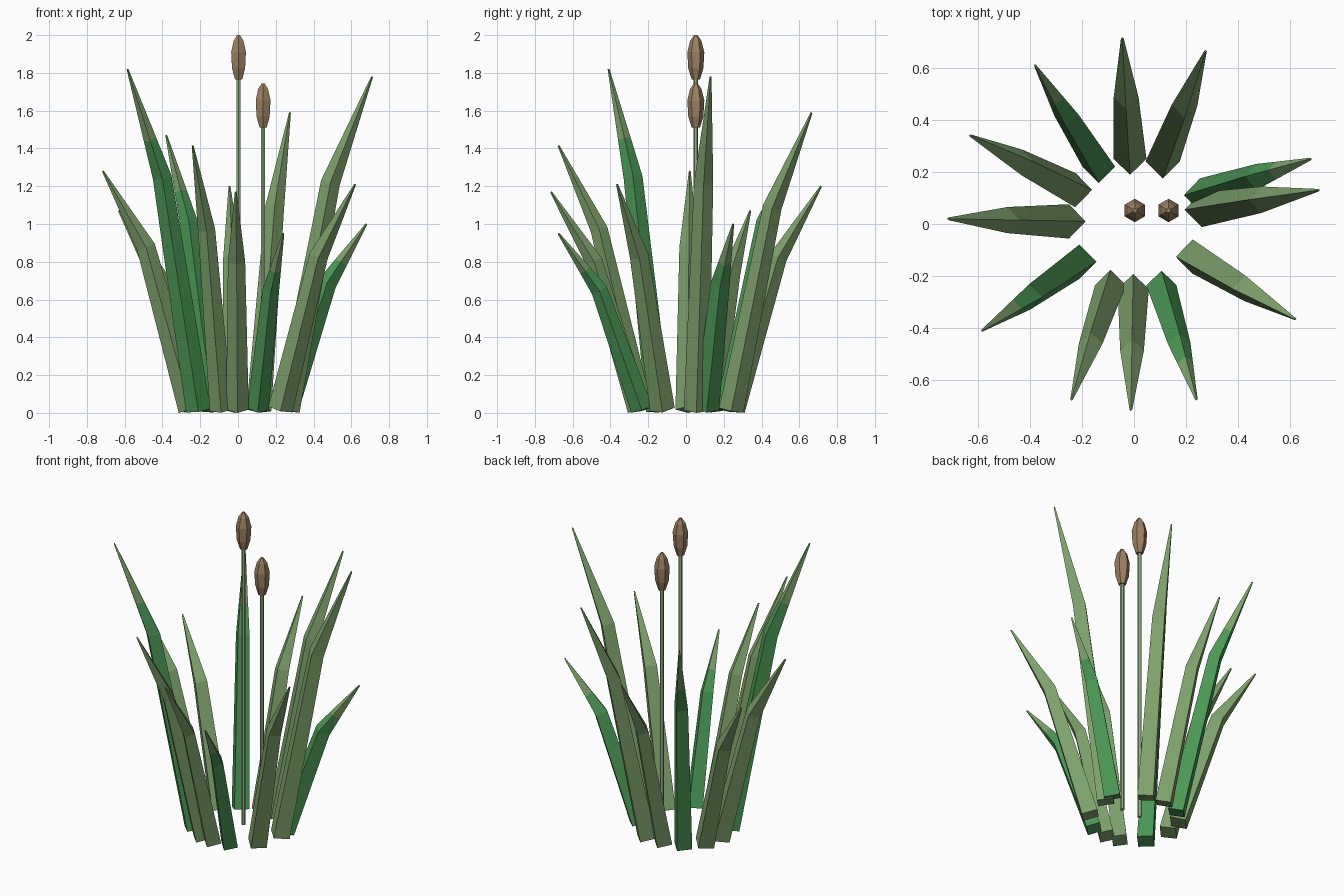
import bpy, bmesh, math
from mathutils import Vector

if "Cube" in bpy.data.objects:
    bpy.data.objects.remove(bpy.data.objects["Cube"])


def material(name, rgb):
    m = bpy.data.materials.new(name)
    m.diffuse_color = (*rgb, 1)
    m.use_nodes = True
    m.node_tree.nodes["Principled BSDF"].inputs["Base Color"].default_value = m.diffuse_color
    return m


LEAF = material("leaf_green", (0.21, 0.36, 0.15))
DEEP = material("deep_green", (0.07, 0.31, 0.09))
STEM = material("pale_stem_green", (0.29, 0.43, 0.23))
BROWN = material("seed_head_brown", (0.33, 0.215, 0.12))
UP = Vector((0, 0, 1))


def tube(name, rings, sides, phase, mats, band_mats=None):
    """Loft rings of (centre, radius, axis) into a closed faceted tube."""
    bm = bmesh.new()
    loops = []
    for centre, radius, axis in rings:
        turn = UP.rotation_difference(axis)
        loop = []
        for i in range(sides):
            a = phase + math.tau * i / sides
            spoke = Vector((math.cos(a), math.sin(a), 0)) * radius
            loop.append(bm.verts.new(centre + turn @ spoke))
        loops.append(loop)
    for k, (lo, hi) in enumerate(zip(loops, loops[1:])):
        for i in range(sides):
            j = (i + 1) % sides
            f = bm.faces.new((lo[i], lo[j], hi[j], hi[i]))
            f.material_index = band_mats[k] if band_mats else 0
    bm.faces.new(loops[0][::-1])
    top = bm.faces.new(loops[-1])
    top.material_index = band_mats[-1] if band_mats else 0
    me = bpy.data.meshes.new(name)
    bm.to_mesh(me)
    bm.free()
    for m in mats:
        me.materials.append(m)
    ob = bpy.data.objects.new(name, me)
    bpy.context.collection.objects.link(ob)
    return ob


def blade(name, base_xy, tip, radius, deep):
    """Square-section leaf that bends outward above its joint."""
    tip = Vector(tip)
    base = Vector((*base_xy, 0))
    joint = base.lerp(tip, 0.51)
    joint.z = tip.z * 0.685
    low = (joint - base).normalized()
    base.z = radius * math.sqrt(1 - low.z ** 2)
    high = (tip - joint).normalized()
    cut = joint.lerp(tip, 0.35)
    r_joint = radius * 0.76
    r_cut = r_joint + (0.005 - r_joint) * 0.35
    rings = [(base, radius, low), (joint, r_joint, (low + high).normalized()),
             (cut, r_cut, high), (tip, 0.005, high)]
    if deep:
        tube(name, rings, 4, 0, [DEEP, LEAF], [0, 0, 1])
    else:
        del rings[2]
        tube(name, rings, 4, 0, [LEAF])


# Ring of leaves: base xy, tip xyz, base radius, deep-green lower part
leaves = [
    ((-0.015, 0.25), (-0.045, 0.715, 1.20), 0.063, False),
    ((0.11, 0.24), (0.275, 0.665, 1.59), 0.066, False),
    ((-0.135, 0.22), (-0.38, 0.61, 1.47), 0.063, True),
    ((-0.225, 0.13), (-0.63, 0.34, 1.07), 0.066, False),
    ((-0.25, 0.01), (-0.715, 0.02, 1.28), 0.066, False),
    ((-0.21, -0.145), (-0.585, -0.41, 1.82), 0.066, True),
    ((-0.09, -0.235), (-0.24, -0.675, 1.415), 0.060, False),
    ((-0.003, -0.25), (-0.012, -0.715, 1.17), 0.060, False),
    ((0.105, -0.235), (0.24, -0.675, 0.95), 0.058, True),
    ((0.225, -0.125), (0.62, -0.365, 1.21), 0.066, False),
    ((0.26, 0.055), (0.71, 0.13, 1.78), 0.067, False),
    ((0.255, 0.11), (0.68, 0.25, 1.00), 0.066, True),
]
for n, (base_xy, tip, radius, deep) in enumerate(leaves, 1):
    blade(f"leaf_{n}", base_xy, tip, radius, deep)

# Two stalks, each with a faceted seed head
head_profile = [(-0.235, 0.022), (-0.175, 0.040), (-0.09, 0.045),
                (-0.03, 0.030), (0.0, 0.009)]
for n, (x, y, top) in enumerate([(0.003, 0.052, 2.0), (0.133, 0.052, 1.745)], 1):
    stem = [(Vector((x, y, z)), 0.0125, UP) for z in (0.01, top - 0.2)]
    tube(f"stalk_{n}", stem, 6, math.pi / 6, [STEM])
    head = [(Vector((x, y, top + dz)), r, UP) for dz, r in head_profile]
    tube(f"seed_head_{n}", head, 6, math.pi / 6, [BROWN])
